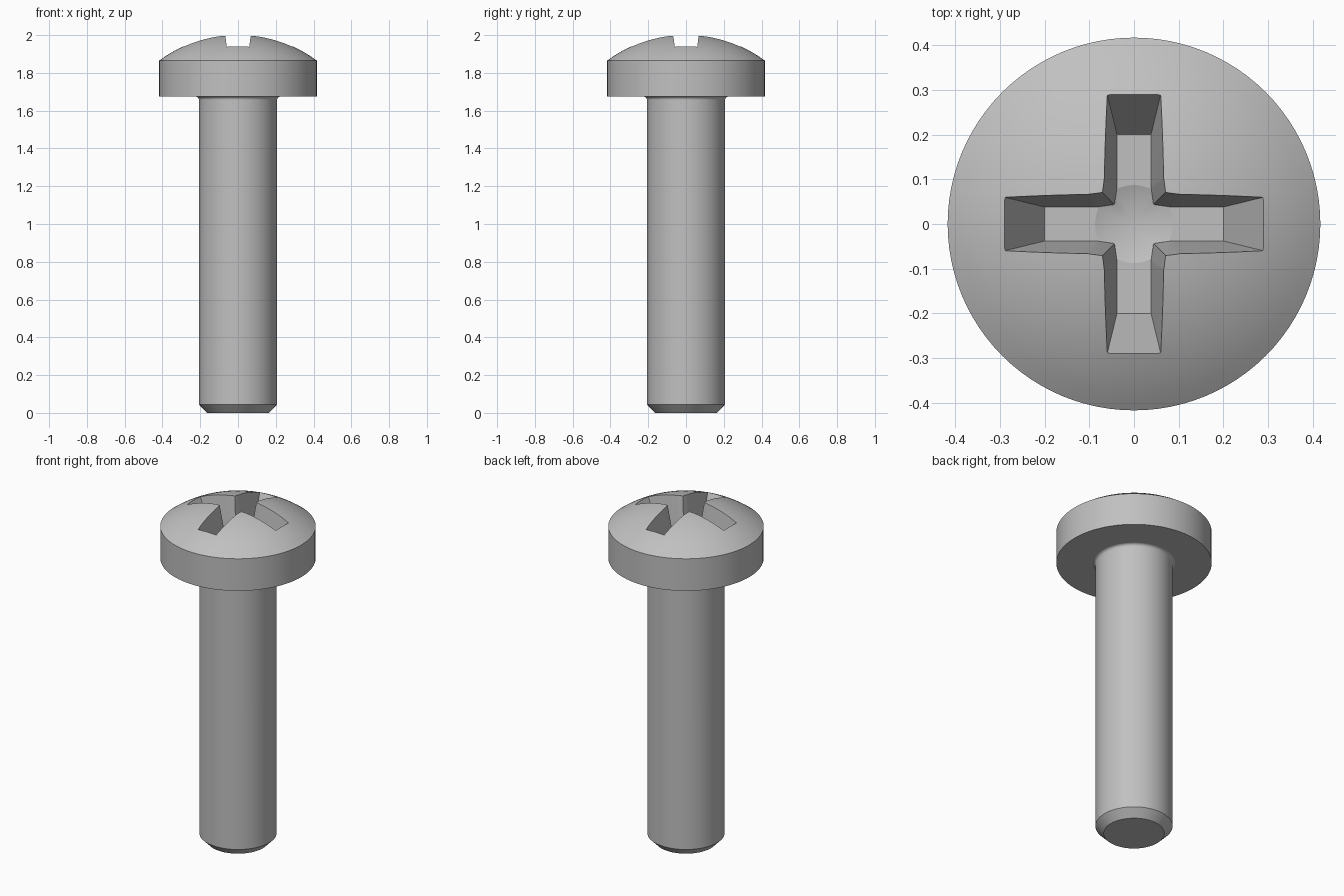
import bpy, bmesh, math

cube = bpy.data.objects.get("Cube")
if cube:
    bpy.data.objects.remove(cube, do_unlink=True)

SEGMENTS = 96
FLOOR_Z = 1.76   # flat floor of the cross recess

steel = bpy.data.materials.new("grey steel")
steel.use_nodes = True
GREY = (0.53, 0.53, 0.53, 1)
steel.diffuse_color = GREY
steel.node_tree.nodes["Principled BSDF"].inputs["Base Color"].default_value = GREY


def finish(name, bm):
    """Turn a bmesh into a linked object with outward normals."""
    bmesh.ops.recalc_face_normals(bm, faces=bm.faces)
    mesh = bpy.data.meshes.new(name)
    bm.to_mesh(mesh)
    bm.free()
    mesh.materials.append(steel)
    obj = bpy.data.objects.new(name, mesh)
    bpy.context.collection.objects.link(obj)
    return obj


def lathe(name, profile):
    """Revolve (radius, z) points around the z axis."""
    bm = bmesh.new()
    verts = [bm.verts.new((r, 0, z)) for r, z in profile]
    edges = [bm.edges.new(pair) for pair in zip(verts, verts[1:])]
    bmesh.ops.spin(bm, geom=verts + edges, cent=(0, 0, 0), axis=(0, 0, 1),
                   angle=math.tau, steps=SEGMENTS, use_duplicate=False)
    bmesh.ops.remove_doubles(bm, verts=bm.verts, dist=1e-5)
    return finish(name, bm)


def cross_section(h):
    """Cross outline at height h above the floor, widening upwards."""
    end, half = 0.2 + 0.5 * h, 0.038 + 0.122 * h
    kink, corner = 0.083 + 0.084 * h, 0.0435 + 0.115 * h
    quarter = [(end, half), (kink, half), (corner, corner), (half, kink), (half, end)]
    points = []
    for _ in range(4):
        points += quarter
        quarter = [(-y, x) for x, y in quarter]
    return points


def loft(name, levels):
    """Join cross outlines at each (z, h) level into a closed solid."""
    bm = bmesh.new()
    rings = [[bm.verts.new((x, y, z)) for x, y in cross_section(h)] for z, h in levels]
    for low, high in zip(rings, rings[1:]):
        for i in range(len(low)):
            j = (i + 1) % len(low)
            bm.faces.new((low[i], low[j], high[j], high[i]))
    bm.faces.new(rings[0])
    bm.faces.new(rings[-1])
    return finish(name, bm)


def boolean(obj, other, operation):
    mod = obj.modifiers.new("Boolean", "BOOLEAN")
    mod.operation, mod.object, mod.solver = operation, other, "EXACT"
    other.hide_render = True
    depsgraph = bpy.context.evaluated_depsgraph_get()
    mesh = bpy.data.meshes.new_from_object(obj.evaluated_get(depsgraph))
    obj.modifiers.clear()
    obj.data = mesh
    bpy.data.objects.remove(other, do_unlink=True)


# Screw body: chamfered tip, shank, fillet under the head, rim and dome
HEAD_R, RIM_Z, TOP_Z, SHANK_R, UNDER_Z, FILLET = 0.417, 1.865, 2.004, 0.207, 1.675, 0.018
profile = [(0, 0), (0.163, 0), (SHANK_R, 0.045)]
for i in range(7):
    a = math.pi / 2 * i / 6
    profile.append((SHANK_R + FILLET * (1 - math.cos(a)), UNDER_Z - FILLET * (1 - math.sin(a))))
profile.append((HEAD_R, UNDER_Z))
rise = TOP_Z - RIM_Z
dome_r = (HEAD_R ** 2 + rise ** 2) / (2 * rise)
dome_angle = math.asin(HEAD_R / dome_r)
for i in range(13):
    a = dome_angle * (1 - i / 12)
    profile.append((dome_r * math.sin(a), TOP_Z - dome_r * (1 - math.cos(a))))
screw = lathe("screw", profile)

# Cross recess: tapered arms, trimmed below by a floor with a conical centre
recess = loft("recess_cutter", [(FLOOR_Z - 0.1, 0), (FLOOR_Z, 0), (FLOOR_Z + 0.3, 0.3)])
floor = lathe("recess_floor", [(0, FLOOR_Z - 0.03), (0.087, FLOOR_Z), (0.6, FLOOR_Z),
                               (0.6, 2.2), (0, 2.2)])
boolean(recess, floor, "INTERSECT")
boolean(screw, recess, "DIFFERENCE")

# Smooth round surfaces, sharp machined edges
bpy.ops.object.select_all(action="DESELECT")
screw.select_set(True)
bpy.context.view_layer.objects.active = screw
bpy.ops.object.shade_smooth_by_angle(angle=math.radians(18))
normals = screw.modifiers.new("Weighted normals", "WEIGHTED_NORMAL")
normals.keep_sharp = True
